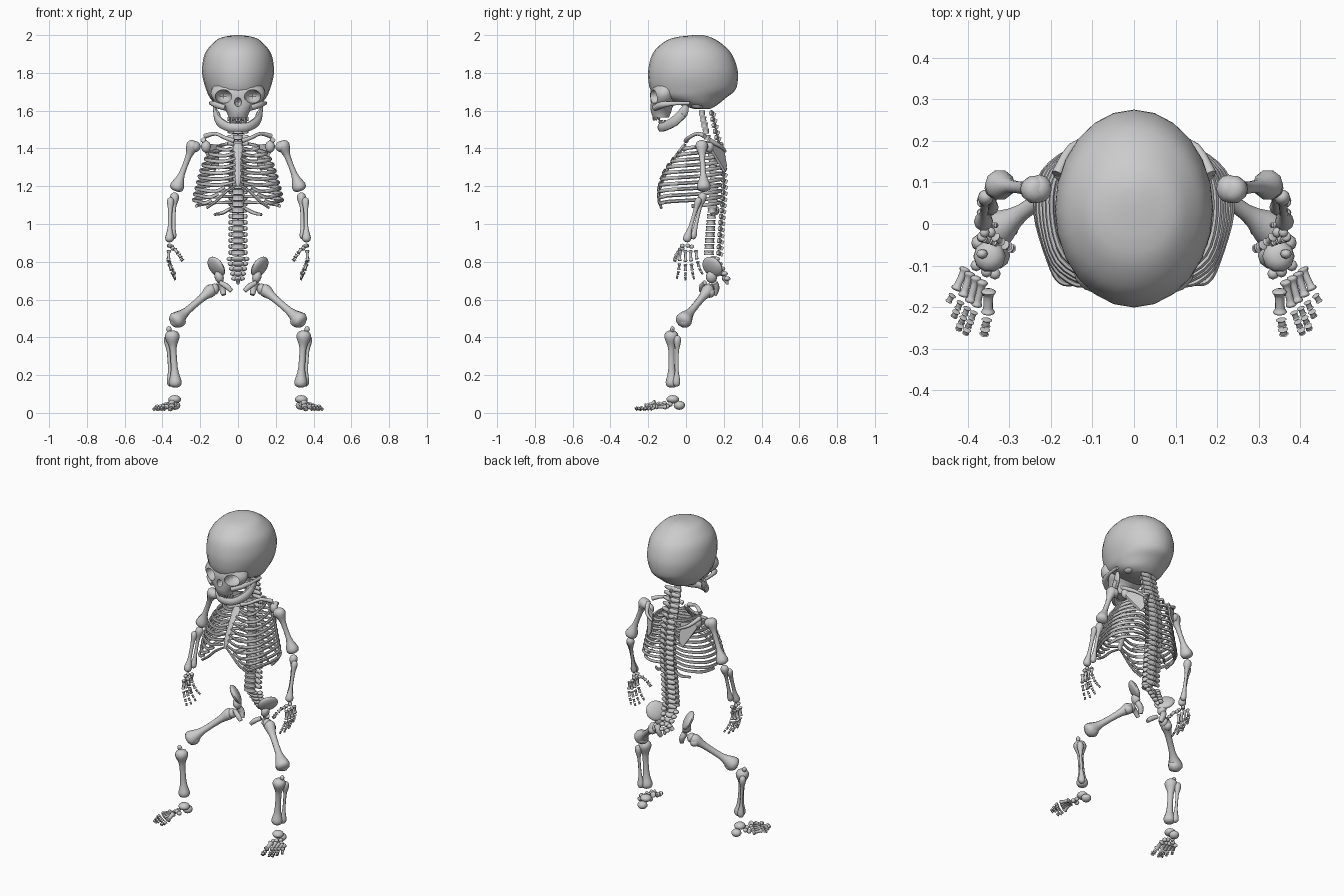
import bpy, bmesh, math
from mathutils import Vector, Matrix

def finish(name, bm):
    bmesh.ops.recalc_face_normals(bm, faces=bm.faces)
    me = bpy.data.meshes.new(name)
    bm.to_mesh(me)
    bm.free()
    ob = bpy.data.objects.new(name, me)
    bpy.context.collection.objects.link(ob)
    return ob

def smooth_path(pts, n):
    """Catmull-Rom interpolation through rows of numbers."""
    out = []
    for i in range(len(pts) - 1):
        p = [pts[max(0, min(len(pts) - 1, i + k))] for k in (-1, 0, 1, 2)]
        for s in range(n):
            t = s / n
            out.append([0.5 * (2*b + (c-a)*t + (2*a-5*b+4*c-d)*t*t + (3*b-a-3*c+d)*t**3)
                        for a, b, c, d in zip(*p)])
    return out + [list(pts[-1])]

def skin(name, rings):
    bm = bmesh.new()
    vs = [[bm.verts.new(p) for p in r] for r in rings]
    k = len(vs[0])
    for a, b in zip(vs, vs[1:]):
        for i in range(k):
            bm.faces.new((a[i], a[(i+1) % k], b[(i+1) % k], b[i]))
    bm.faces.new(vs[0])
    bm.faces.new(vs[-1])
    return finish(name, bm)

def tube(name, pts, n=3, sides=10, flat=1.0, ref=(0, 0, 1)):
    """Tube along (x, y, z, radius); flat scales the section along ref."""
    path = smooth_path(pts, n)
    rings = []
    for i, p in enumerate(path):
        t = (Vector(path[min(i+1, len(path)-1)][:3]) - Vector(path[max(i-1, 0)][:3])).normalized()
        u = t.cross(Vector(ref))
        u = u.normalized() if u.length > 0.05 else t.orthogonal().normalized()
        v = u.cross(t)
        c, r = Vector(p[:3]), max(p[3], 0.001)
        rings.append([c + r * (math.cos(a) * u + flat * math.sin(a) * v)
                      for a in (2*math.pi*j/sides for j in range(sides))])
    return skin(name, rings)

def column(name, rows, n=3, sides=24):
    """Elliptical horizontal rings: (z, front y, back y, half width)."""
    return skin(name, [[(w*math.cos(a), (f+b)/2 + (b-f)/2*math.sin(a), z)
                for a in (2*math.pi*j/sides for j in range(sides))]
                for z, f, b, w in smooth_path(rows, n)])

def lump(name, loc, size, rot=(0, 0, 0), seg=12):
    bm = bmesh.new()
    bmesh.ops.create_uvsphere(bm, u_segments=seg, v_segments=max(6, seg*2//3), radius=1)
    m = Matrix.Translation(loc)
    for ax, a in zip('ZYX', reversed(rot)):
        m = m @ Matrix.Rotation(a, 4, ax)
    bmesh.ops.transform(bm, matrix=m @ Matrix.Diagonal((*size, 1)), verts=bm.verts)
    return finish(name, bm)

def long_bone(name, a, b, ra, rm, rb, flat=1.0):
    """Shaft with swollen ends."""
    a, b = Vector(a), Vector(b)
    prof = [(0, .35*ra), (.03, .8*ra), (.1, ra), (.19, .8*ra), (.32, rm), (.65, rm),
            (.8, .75*rb), (.9, rb), (.97, .85*rb), (1, .35*rb)]
    return tube(name, [(*a.lerp(b, t), r) for t, r in prof], 2, 10, flat, (0, 1, 0))

# Skull: braincase, face and cutters for eye and nose openings
cranium = column("cranium", [(2.0, .04, .09, .02), (1.985, -.07, .14, .095), (1.95, -.135, .195, .14),
    (1.9, -.178, .242, .176), (1.83, -.198, .27, .19), (1.77, -.2, .275, .186), (1.71, -.188, .262, .168),
    (1.67, -.15, .215, .15), (1.63, -.03, .165, .115), (1.61, .04, .13, .06)])
face = column("face", [(1.73, -.18, -.03, .13), (1.69, -.19, -.04, .145), (1.65, -.188, -.05, .125),
    (1.62, -.188, -.07, .085), (1.59, -.185, -.08, .06), (1.565, -.175, -.09, .05)])
cutters = [lump("nose_cutter", (0, -.2, 1.645), (.02, .05, .025))]
for s in (1, -1):
    cutters.append(lump("eye_cutter", (s*.077, -.17, 1.675), (.045, .08, .036), seg=16))
    tube("cheek_bone", [(s*.065, -.165, 1.615, .016), (s*.115, -.125, 1.632, .018),
                        (s*.14, -.06, 1.638, .01), (s*.145, .02, 1.64, .01)])
    tube("jaw_ramus", [(s*.1, -.05, 1.55, .022), (s*.118, -.015, 1.59, .026), (s*.125, .0, 1.63, .012)],
         flat=.5, ref=(1, 0, 0))
    lump("skull_base_knob", (s*.09, .06, 1.635), (.025, .035, .025))
for ob in (cranium, face):
    for c in cutters:
        m = ob.modifiers.new("opening", 'BOOLEAN')
        m.operation, m.object, m.solver = 'DIFFERENCE', c, 'EXACT'
for c in cutters:
    c.hide_render = True
    c.hide_set(True)
tube("jaw", [(-.115, -.02, 1.585, .016), (-.1, -.06, 1.545, .018), (-.055, -.115, 1.515, .016),
             (0, -.135, 1.512, .016), (.055, -.115, 1.515, .016), (.1, -.06, 1.545, .018),
             (.115, -.02, 1.585, .016)], flat=1.5)
for i in range(-3, 4):
    y = .003 * i * i
    lump("upper_tooth", (i*.014, -.17 + y, 1.56), (.007, .007, .013), seg=6)
    lump("lower_tooth", (i*.014, -.138 + y, 1.54), (.007, .007, .012), seg=6)

# Spine: 24 vertebrae along a curve of (z, y)
curve = smooth_path([(1.6, .105), (1.48, .13), (1.36, .158), (1.2, .17), (1.0, .155), (.845, .145)], 8)
for i in range(24):
    k = i / 23 * (len(curve) - 1)
    z, y = curve[round(k)]
    z = 1.6 - .012 - i / 23 * .74
    for (z0, y0), (z1, y1) in zip(curve, curve[1:]):
        if z1 <= z <= z0:
            y = y0 + (y1 - y0) * (z0 - z) / (z0 - z1)
    r = .024 + .015 * i / 23
    w = .055 if i < 7 else .048
    column("vertebra_body", [(z+.013, y-.02-r*.8, y-.02+r*.6, r), (z, y-.02-r*.7, y-.02+r*.5, r*.85),
                             (z-.013, y-.02-r*.8, y-.02+r*.6, r)], 1, 12)
    tube("vertebra_arch", [(-w, y+.022, z, .008), (-.02, y+.028, z, .012), (.02, y+.028, z, .012),
                           (w, y+.022, z, .008)], 1, 8, 1.3)
    tube("vertebra_spine", [(0, y+.02, z, .009), (0, y+.05, z-.012, .007)], 1, 6, 1.6)

# Sacrum and tail bone
for i in range(5):
    z, y, w = .815 - i*.026, .15 + i*.014, .058 - i*.008
    lump("sacrum_segment", (0, y, z), (w*.65, .024 - i*.002, .014), (-.4, 0, 0))
    for s in (1, -1):
        lump("sacrum_wing", (s*w*.75, y+.012, z), (.017, .018, .012), seg=8)
tube("tail_bone", [(0, .2, .715, .014), (0, .215, .695, .011), (0, .218, .68, .006)])

# Breastbone
tube("breastbone", [(0, -.005, 1.425, .018), (0, -.025, 1.395, .026), (0, -.075, 1.33, .017),
                    (0, -.115, 1.25, .018), (0, -.13, 1.2, .008)], flat=.4, ref=(0, -1, 0))

for s in (1, -1):
    # Ribs
    for i in range(12):
        f = i / 11
        zb = 1.425 - .031*i
        w = (.11, .15, .172, .186, .197, .206, .214, .222, .23, .235, .22, .13)[i]
        fy = (-.01, -.045, -.075, -.1, -.12, -.133, -.143, -.148, -.148, -.145, 0, 0)[i]
        pts = [(s*.03, .165, zb, .007), (s*w*.55, .192 - .01*f, zb - .002, .007),
               (s*w*.92, .125, zb - .012, .008), (s*w, .03, zb - .02, .008)]
        if i == 11:
            pts = [(s*.035, .165, 1.085, .007), (s*.08, .165, 1.06, .008), (s*.125, .13, 1.05, .006)]
        elif i < 10:
            pts += [(s*w*.86, fy*.62, zb - .027, .008)]
            if i < 7:
                sz = 1.41 - .031*i
                pts += [(s*w*.45, fy*.98, zb - .032, .008),
                        (s*.015, fy*.92, sz, .006)]
            else:
                pts += [(s*(.12 + .028*(i-7)), fy*.95, zb - .035, .008),
                        (s*(.07 + .035*(i-7)), fy*.98, zb - .02 + .004*(9-i), .007)]
        tube("rib", pts, 4, 7, 1.25)
    tube("rib_margin", [(s*.01, -.13, 1.205, .006), (s*.06, -.143, 1.175, .008),
                        (s*.11, -.143, 1.125, .008), (s*.165, -.13, 1.085, .007)], 3, 7)

    # Collar bone and shoulder blade
    tube("collar_bone", [(s*.02, .0, 1.44, .013), (s*.07, .015, 1.457, .01),
                         (s*.12, .06, 1.478, .01), (s*.175, .1, 1.465, .013)])
    blade = [(.1, .19, 1.42), (.165, .145, 1.425), (.18, .135, 1.39), (.125, .205, 1.275), (.1, .21, 1.31)]
    skin("shoulder_blade", [[(s*x, y + d, z) for x, y, z in blade] for d in (-.007, .007)])
    tube("shoulder_ridge", [(s*.095, .208, 1.385, .007), (s*.15, .185, 1.41, .01), (s*.185, .12, 1.445, .014)])
    lump("shoulder_socket", (s*.17, .125, 1.41), (.026, .024, .032))

    # Arms
    long_bone("upper_arm", (s*.23, .082, 1.44), (s*.332, .095, 1.175), .034, .016, .037)
    lump("upper_arm_head", (s*.228, .085, 1.41), (.03, .034, .03))
    lump("elbow_end", (s*.315, .095, 1.205), (.026, .026, .024))
    long_bone("ulna", (s*.335, .092, 1.165), (s*.345, .035, .92), .024, .01, .018)
    long_bone("radius", (s*.357, .07, 1.14), (s*.363, .0, .905), .019, .011, .023)

    # Hands
    for k, (x, y, z) in enumerate([(.36, -.02, .885), (.365, .01, .885), (.35, .03, .88), (.345, -.02, .87)]):
        lump("wrist_bone", (s*x, y, z), (.012, .013, .011), seg=8)
    for j in range(4):
        y0, dy = -.03 + .027*j, -.005 + .005*j
        ln = (.95, 1.0, .97, .8)[j]
        for k, (a, b) in enumerate([((.366, .862), (.368, .8)), ((.364, .787), (.353, .752)),
                                    ((.35, .742), (.341, .725)), ((.338, .718), (.332, .703))]):
            za, zb = [.862 - (.862 - q[1])*ln for q in (a, b)]
            long_bone("hand_bone", (s*a[0], y0 + dy*k, za), (s*b[0], y0 + dy*(k+.7), zb),
                      .012 - .0015*k, .007 - .0005*k, .011 - .0015*k)
    for a, b in [((.335, -.03, .868), (.318, -.045, .845)), ((.312, -.05, .838), (.302, -.055, .822)),
                 ((.3, -.057, .816), (.292, -.06, .806))]:
        long_bone("thumb_bone", (s*a[0], *a[1:]), (s*b[0], *b[1:]), .012, .008, .011)

    # Pelvis
    lump("hip_wing", (s*.115, .14, .773), (.022, .062, .06), (.2, .5*s, -.65*s), 16)
    lump("hip_wing_base", (s*.1, .135, .72), (.024, .03, .034), (0, .3*s, 0))
    tube("seat_bone", [(s*.1, .15, .69, .018), (s*.085, .16, .66, .018), (s*.075, .15, .625, .013)])
    tube("pubic_bone", [(s*.095, .1, .69, .012), (s*.06, .085, .67, .015), (s*.035, .08, .645, .011)])

    # Legs
    long_bone("thigh", (s*.125, .13, .665), (s*.345, -.025, .475), .034, .02, .044)
    lump("thigh_head", (s*.125, .12, .655), (.026, .03, .03))
    lump("thigh_knob", (s*.15, .125, .635), (.028, .03, .026))
    lump("knee_end", (s*.318, -.005, .485), (.042, .036, .034))
    lump("knee_cap", (s*.366, -.072, .443), (.014, .012, .016), seg=8)
    long_bone("shin", (s*.35, -.078, .435), (s*.33, -.075, .135), .039, .018, .034)
    long_bone("calf", (s*.374, -.045, .41), (s*.355, -.05, .14), .02, .009, .02)

    # Feet
    lump("ankle_bone", (s*.335, -.07, .072), (.034, .034, .022))
    lump("heel_bone", (s*.335, -.035, .04), (.03, .03, .024))
    for x, y, z in [(.365, -.085, .045), (.335, -.12, .045), (.355, -.115, .05), (.38, -.1, .035)]:
        lump("mid_foot_bone", (s*x, y, z), (.014, .014, .013), seg=8)
    toes = [(.35, -.158, .352, -.217), (.364, -.135, .38, -.2), (.379, -.125, .396, -.19),
            (.394, -.115, .412, -.176), (.405, -.105, .43, -.16)]
    for j, (x0, y0, x1, y1) in enumerate(toes):
        d = Vector((x1 - x0, y1 - y0)).normalized() + Vector((.15, 0))
        h = .055 - .006*j
        big = 1.3 if j == 0 else 1.0
        long_bone("foot_bone", (s*x0, y0, h), (s*x1, y1, .032), .014*big, .009*big, .013*big)
        for a, b in [(.012, .03)] + [(.036, .05)] * (j < 4) + [(.056, .066)] * (0 < j < 3):
            long_bone("toe_bone", (s*(x1 + d.x*a), y1 + d.y*a, .027), (s*(x1 + d.x*b), y1 + d.y*b, .018),
                      .01*big, .007*big, .009*big)

# Smooth shading with kept edges
bpy.ops.object.select_all(action='DESELECT')
for ob in bpy.data.objects:
    if not ob.hide_render:
        ob.select_set(True)
        bpy.context.view_layer.objects.active = ob
bpy.ops.object.shade_smooth_by_angle(angle=math.radians(45))
